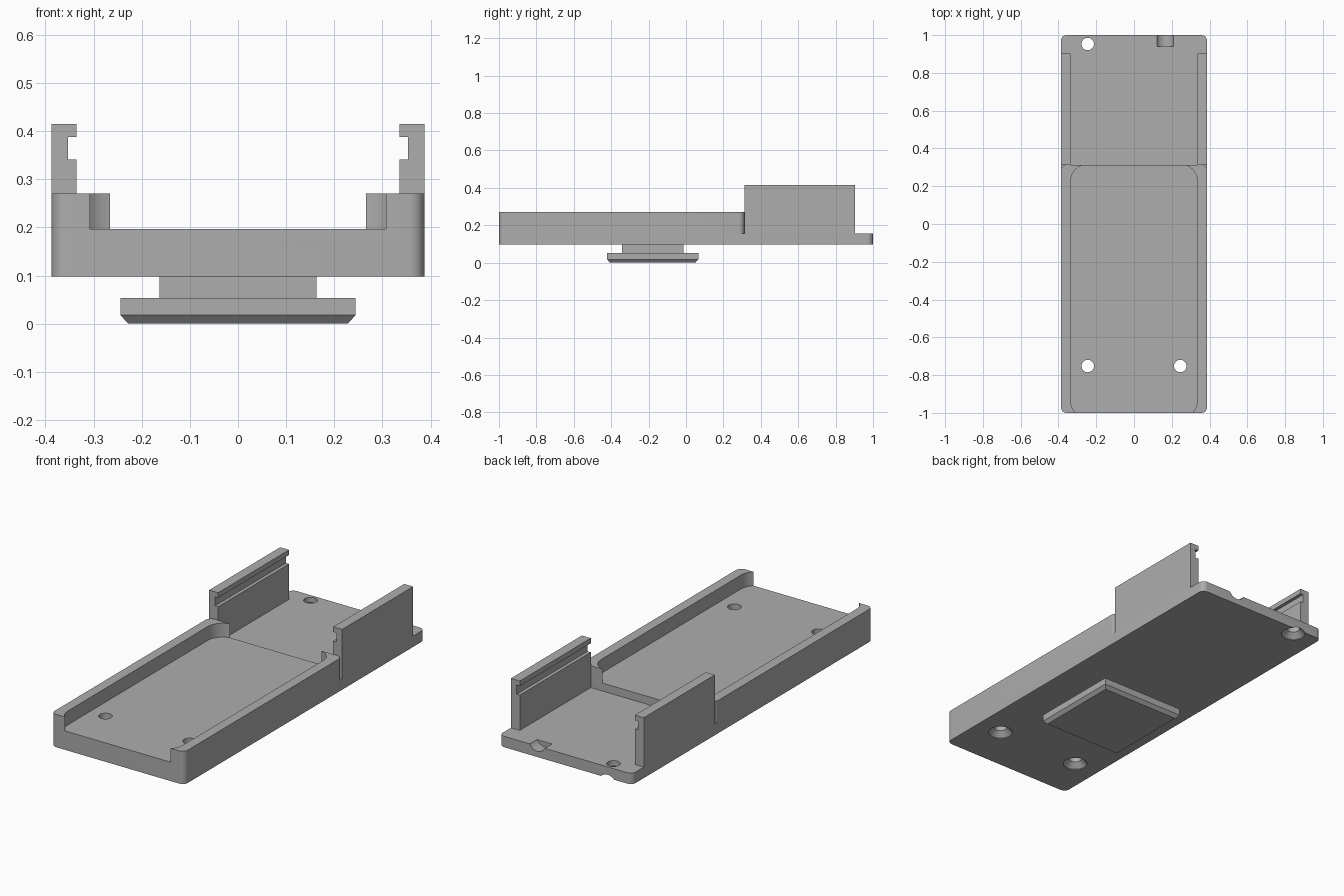
import bpy, bmesh
from math import cos, sin, pi

if "Cube" in bpy.data.objects:
    bpy.data.objects.remove(bpy.data.objects["Cube"], do_unlink=True)

grey = bpy.data.materials.new("plain grey")
grey.use_nodes = True
colour = (0.42, 0.42, 0.42, 1)
grey.diffuse_color = colour
grey.node_tree.nodes["Principled BSDF"].inputs["Base Color"].default_value = colour

HALF_W, BOTTOM, DECK, FLOOR, RIM = 0.387, 0.0975, 0.155, 0.197, 0.27
STEP_Y = 0.313


def circle(x, y, r, n=32):
    return [(x + r * cos(2 * pi * i / n), y + r * sin(2 * pi * i / n)) for i in range(n)]


def rectangle(hx, y0, y1, r=0, n=8):
    """Rectangle centred on x = 0, with rounded corners if r is given."""
    if not r:
        return [(hx, y0), (hx, y1), (-hx, y1), (-hx, y0)]
    points = []
    for k, (sx, y) in enumerate([(1, y1 - r), (-1, y1 - r), (-1, y0 + r), (1, y0 + r)]):
        for i in range(n + 1):
            a = (k + i / n) * pi / 2
            points.append((sx * (hx - r) + r * cos(a), y + r * sin(a)))
    return points


def loft(name, rings, along_y=False):
    """Closed solid through matching outlines, each given with its height."""
    bm = bmesh.new()
    loops = [[bm.verts.new((a, t, b) if along_y else (a, b, t)) for a, b in outline]
             for outline, t in rings]
    bm.faces.new(loops[0])
    bm.faces.new(loops[-1])
    n = len(loops[0])
    for low, high in zip(loops, loops[1:]):
        for i in range(n):
            j = (i + 1) % n
            bm.faces.new((low[i], low[j], high[j], high[i]))
    bmesh.ops.recalc_face_normals(bm, faces=bm.faces)
    mesh = bpy.data.meshes.new(name)
    bm.to_mesh(mesh)
    bm.free()
    mesh.materials.append(grey)
    obj = bpy.data.objects.new(name, mesh)
    bpy.context.collection.objects.link(obj)
    return obj


def prism(name, outline, t0, t1, along_y=False):
    return loft(name, [(outline, t0), (outline, t1)], along_y)


def combine(target, other, operation):
    mod = target.modifiers.new(other.name, "BOOLEAN")
    mod.operation, mod.solver, mod.object = operation, "EXACT", other
    bpy.context.view_layer.objects.active = target
    bpy.ops.object.modifier_apply(modifier=mod.name)
    bpy.data.objects.remove(other, do_unlink=True)


# Base slab with the raised front tray
body = prism("tray_body", rectangle(HALF_W, -1, 1, 0.03), BOTTOM, DECK)
combine(body, prism("tray_block", rectangle(HALF_W, -1, STEP_Y, 0.03), BOTTOM, RIM), "UNION")

# Tray pocket, open at both ends between its rounded corners
pocket = rectangle(0.335, -1.024, STEP_Y + 0.002, 0.087)
combine(body, prism("pocket", pocket, FLOOR, 0.4), "DIFFERENCE")

# Countersunk screw holes
for x, y in [(-0.245, 0.953), (-0.245, -0.752), (0.245, -0.752)]:
    wide, narrow = circle(x, y, 0.06), circle(x, y, 0.033)
    hole = loft("screw_hole", [(wide, 0.08), (wide, BOTTOM + 0.003),
                               (narrow, BOTTOM + 0.03), (narrow, 0.4)])
    combine(body, hole, "DIFFERENCE")

# Shallow round cable groove in the back edge
combine(body, prism("cable_groove", circle(0.165, 0.178, 0.05), 0.94, 1.1, True), "DIFFERENCE")

# Rear side rails with a slot along the inner face
for side, label in [(1, "left"), (-1, "right")]:
    profile = [(HALF_W, DECK), (HALF_W, 0.415), (0.335, 0.415), (0.335, 0.388),
               (0.353, 0.388), (0.353, 0.341), (0.335, 0.341), (0.335, DECK)]
    prism(label + "_rail", [(side * x, z) for x, z in profile], STEP_Y, 0.903, True)

# Square mounting foot: neck and chamfered plate
prism("foot_neck", rectangle(0.163, -0.342, -0.014), 0.053, BOTTOM)
plate = rectangle(0.244, -0.422, 0.066)
loft("foot_plate", [(rectangle(0.228, -0.406, 0.05), 0), (plate, 0.0175), (plate, 0.053)])

# Smooth the rounded corners and holes, keep hard edges
bpy.ops.object.select_all(action="DESELECT")
body.select_set(True)
bpy.context.view_layer.objects.active = body
bpy.ops.object.shade_smooth_by_angle(angle=pi / 6)
